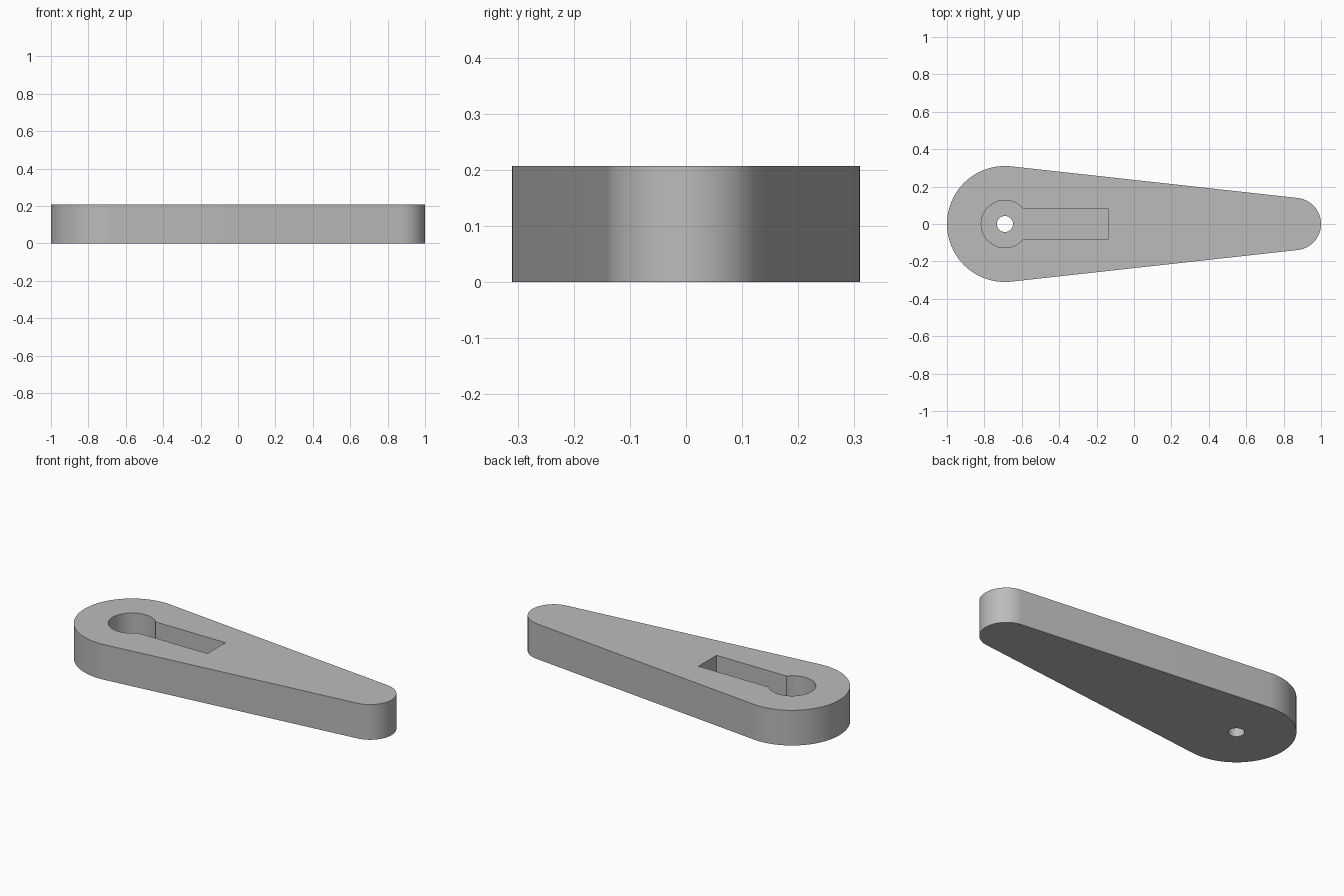
import bpy, bmesh, math

if "Cube" in bpy.data.objects:
    bpy.data.objects.remove(bpy.data.objects["Cube"])

HEIGHT, FLOOR = 0.207, 0.06
HUB_X, HUB_R = -0.69, 0.31
TIP_X, TIP_R = 0.86, 0.14


def arc(cx, r, a0, a1, n):
    """Points of an arc centred on the x axis, both ends included."""
    return [(cx + r * math.cos(a0 + (a1 - a0) * i / n),
             r * math.sin(a0 + (a1 - a0) * i / n)) for i in range(n + 1)]


def prism(name, outline, z0, z1):
    """Extrude a counter-clockwise outline from z0 to z1."""
    bm = bmesh.new()
    base = bm.faces.new([bm.verts.new((x, y, z0)) for x, y in outline])
    top = bmesh.ops.extrude_face_region(bm, geom=[base], use_keep_orig=True)
    bmesh.ops.translate(bm, vec=(0, 0, z1 - z0),
                        verts=[g for g in top["geom"] if isinstance(g, bmesh.types.BMVert)])
    bmesh.ops.recalc_face_normals(bm, faces=bm.faces)
    mesh = bpy.data.meshes.new(name)
    bm.to_mesh(mesh)
    bm.free()
    obj = bpy.data.objects.new(name, mesh)
    bpy.context.collection.objects.link(obj)
    return obj


# Tapered arm: two arcs joined by their common tangents
t = math.acos((HUB_R - TIP_R) / (TIP_X - HUB_X))
arm = prism("tapered_arm",
            arc(TIP_X, TIP_R, -t, t, 32) + arc(HUB_X, HUB_R, t, 2 * math.pi - t, 64),
            0, HEIGHT)

# Keyhole pocket: round recess with a straight slot, open at the top
SLOT_HALF, SLOT_END, POCKET_R = 0.084, -0.14, 0.127
a = math.asin(SLOT_HALF / POCKET_R)
pocket = prism("pocket_cutter",
               arc(HUB_X, POCKET_R, a, 2 * math.pi - a, 48)
               + [(SLOT_END, -SLOT_HALF), (SLOT_END, SLOT_HALF)],
               FLOOR, HEIGHT + 0.1)

# Small screw hole through the pocket floor
hole = prism("hole_cutter", arc(HUB_X, 0.043, 0, 2 * math.pi, 24)[:-1], -0.1, FLOOR + 0.05)

bpy.context.view_layer.objects.active = arm
arm.select_set(True)
for cutter in (pocket, hole):
    cutter.hide_render = True
    mod = arm.modifiers.new(cutter.name, "BOOLEAN")
    mod.operation, mod.solver, mod.object = "DIFFERENCE", "EXACT", cutter
    bpy.ops.object.modifier_apply(modifier=mod.name)
    bpy.data.objects.remove(cutter)

# Single plain grey
grey = bpy.data.materials.new("light_grey")
grey.diffuse_color = (0.5, 0.5, 0.5, 1)
grey.use_nodes = True
grey.node_tree.nodes["Principled BSDF"].inputs["Base Color"].default_value = grey.diffuse_color
arm.data.materials.clear()
arm.data.materials.append(grey)
for p in arm.data.polygons:
    p.material_index = 0

bpy.ops.object.shade_smooth_by_angle(angle=math.radians(30))
